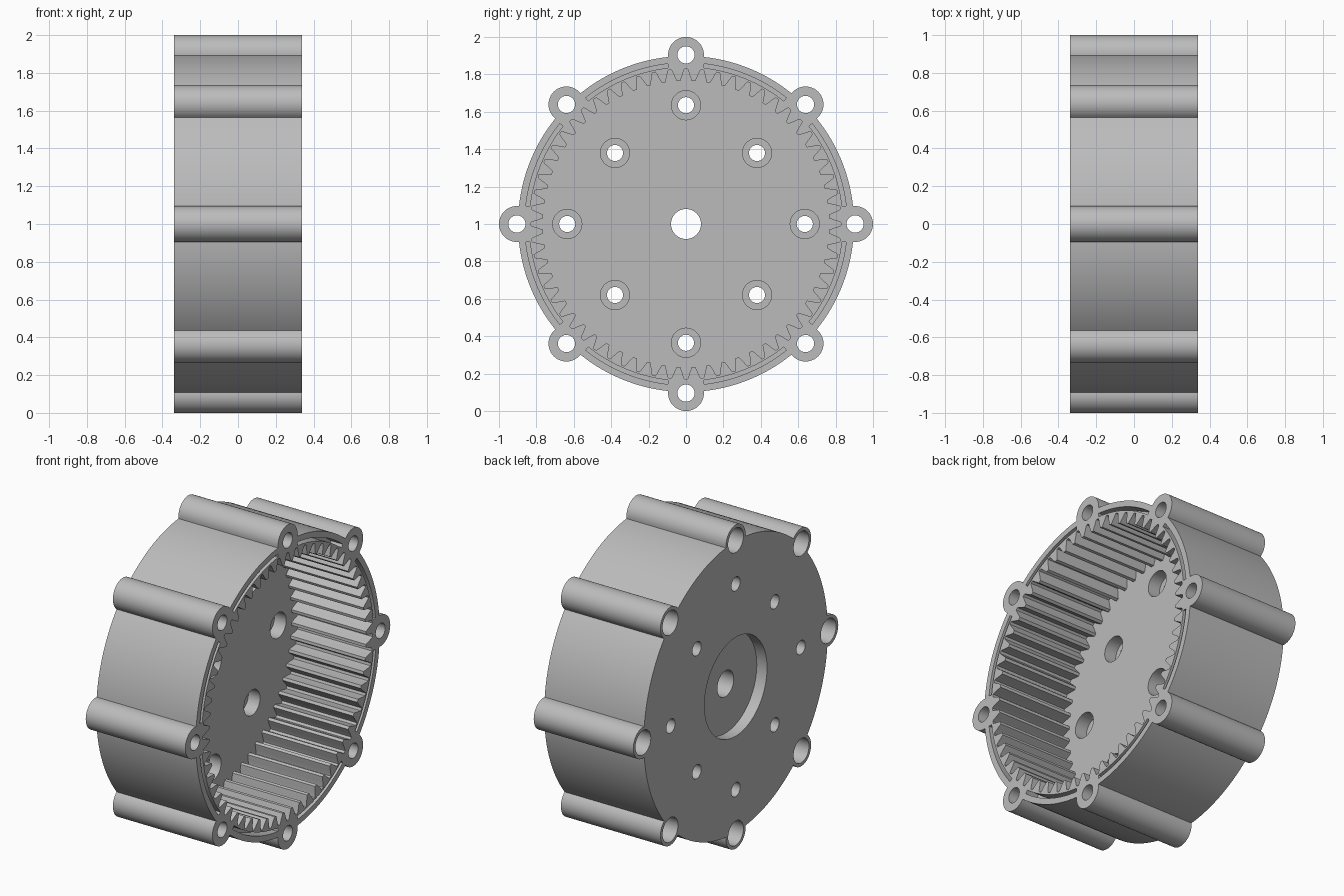
import bpy, bmesh
from math import sin, cos, pi, acos, radians

if "Cube" in bpy.data.objects:
    bpy.data.objects.remove(bpy.data.objects["Cube"])

HALF = 0.34          # half of the housing depth
FLOOR = -0.17        # inner face of the floor
R, LUG_D, LUG_R = 0.898, 0.904, 0.096
TEETH = 60


def polar(r, a):
    return (r * cos(a), r * sin(a))


def circle(cy, cz, r, n=48):
    return [(cy + r * cos(2 * pi * i / n), cz + r * sin(2 * pi * i / n)) for i in range(n)]


def prism(bm, outline, x0, x1):
    """Extrude a closed y-z outline from x0 to x1."""
    verts = [bm.verts.new((x0, y, z + 1)) for y, z in outline]
    face = bm.faces.new(verts)
    ext = bmesh.ops.extrude_face_region(bm, geom=[face])
    moved = [v for v in ext["geom"] if isinstance(v, bmesh.types.BMVert)]
    bmesh.ops.translate(bm, verts=moved, vec=(x1 - x0, 0, 0))


def make(name, parts):
    bm = bmesh.new()
    for part in parts:
        prism(bm, *part)
    bmesh.ops.recalc_face_normals(bm, faces=bm.faces)
    mesh = bpy.data.meshes.new(name)
    bm.to_mesh(mesh)
    bm.free()
    obj = bpy.data.objects.new(name, mesh)
    bpy.context.collection.objects.link(obj)
    return obj


def cut(target, name, parts):
    cutter = make(name, parts)
    cutter.hide_render = True
    mod = target.modifiers.new(name, "BOOLEAN")
    mod.operation, mod.solver, mod.object = "DIFFERENCE", "EXACT", cutter
    bpy.ops.object.modifier_apply(modifier=name)
    bpy.data.objects.remove(cutter)


# Outer outline: round wall with eight bolt lugs
eighths = [i * pi / 4 for i in range(8)]
wall_a = acos((R**2 + LUG_D**2 - LUG_R**2) / (2 * R * LUG_D))
lug_t = acos((R**2 - LUG_D**2 - LUG_R**2) / (2 * LUG_D * LUG_R))
outline = []
for a in eighths:
    cy, cz = polar(LUG_D, a)
    for i in range(25):
        dy, dz = polar(LUG_R, a - lug_t + 2 * lug_t * i / 24)
        outline.append((cy + dy, cz + dz))
    for i in range(1, 20):
        outline.append(polar(R, a + wall_a + (pi / 4 - 2 * wall_a) * i / 20))

housing = make("ring_gear_housing", [(outline, -HALF, HALF)])
bpy.context.view_layer.objects.active = housing
housing.select_set(True)

# Toothed cavity on the open side, round recess on the closed side
tooth = [(-0.39, 0.765), (-0.25, 0.793), (-0.15, 0.818), (-0.09, 0.828),
         (0.09, 0.828), (0.15, 0.818), (0.25, 0.793), (0.39, 0.765)]
gear = [polar(r, (i + f) * 2 * pi / TEETH) for i in range(TEETH) for f, r in tooth]
cut(housing, "cavity_cutter", [(gear, FLOOR, 0.5),
                               (circle(0, 0, 0.305, 96), -0.5, -0.27)])

# Through holes: centre bore, lug bolts and floor screws
lugs = [polar(LUG_D, a) for a in eighths]
screws = [polar(0.537 if i % 2 else 0.635, a) for i, a in enumerate(eighths)]
holes = [(circle(y, z, 0.046), -0.5, 0.5) for y, z in lugs]
holes += [(circle(y, z, 0.043), -0.5, 0.5) for y, z in screws]
holes.append((circle(0, 0, 0.08), -0.5, 0.5))
cut(housing, "hole_cutter", holes)

# Counterbores and the seal grooves in the open rim
bores = [(circle(y, z, 0.075), -0.5, -0.22) for y, z in lugs]
bores += [(circle(y, z, 0.078), -0.25, 0) for y, z in screws]
for a in eighths:
    angles = [a + radians(6.5) + radians(32) * i / 20 for i in range(21)]
    groove = [polar(0.862, t) for t in angles] + [polar(0.84, t) for t in reversed(angles)]
    bores.append((groove, 0.26, 0.5))
cut(housing, "counterbore_cutter", bores)

# Single grey finish
grey = bpy.data.materials.new("grey")
grey.use_nodes = True
colour = (0.5, 0.5, 0.5, 1)
grey.diffuse_color = colour
grey.node_tree.nodes["Principled BSDF"].inputs["Base Color"].default_value = colour
housing.data.materials.clear()
housing.data.materials.append(grey)
bpy.ops.object.shade_smooth_by_angle(angle=radians(25))
